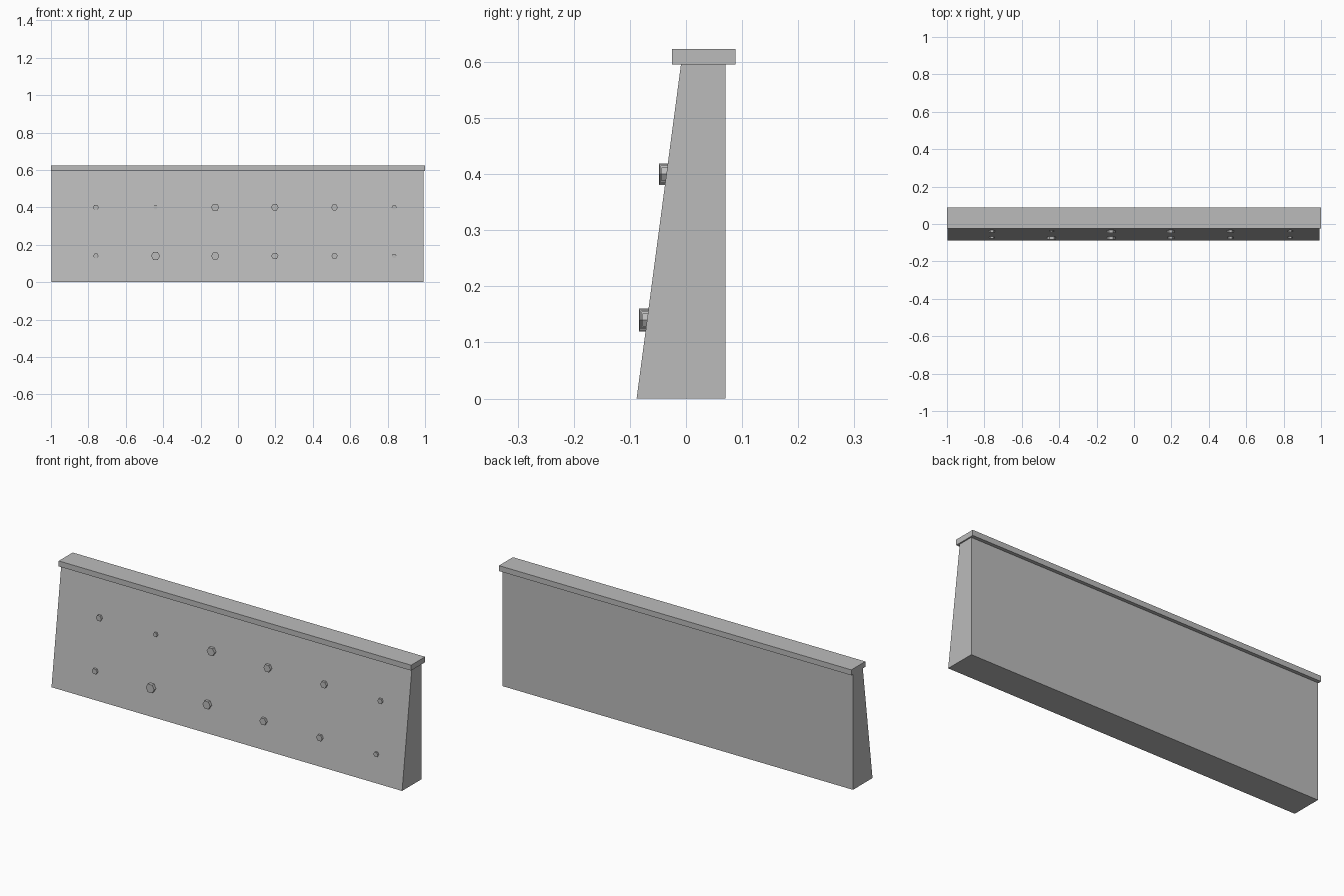
import bpy, bmesh, math
from mathutils import Matrix

cube = bpy.data.objects.get("Cube")
if cube:
    bpy.data.objects.remove(cube, do_unlink=True)

# Single concrete grey
GREY = (0.5, 0.5, 0.5, 1)
grey = bpy.data.materials.new("concrete_grey")
grey.use_nodes = True
grey.diffuse_color = GREY
grey.node_tree.nodes["Principled BSDF"].inputs["Base Color"].default_value = GREY


def finish(name, bm):
    bmesh.ops.recalc_face_normals(bm, faces=bm.faces)
    mesh = bpy.data.meshes.new(name)
    bm.to_mesh(mesh)
    bm.free()
    mesh.materials.append(grey)
    obj = bpy.data.objects.new(name, mesh)
    bpy.context.collection.objects.link(obj)
    return obj


def extrude_profile(name, profile, x0, x1):
    """Sweep a (y, z) outline along x."""
    bm = bmesh.new()
    face = bm.faces.new([bm.verts.new((x0, y, z)) for y, z in profile])
    new = bmesh.ops.extrude_face_region(bm, geom=[face])["geom"]
    verts = [v for v in new if isinstance(v, bmesh.types.BMVert)]
    bmesh.ops.translate(bm, verts=verts, vec=(x1 - x0, 0, 0))
    return finish(name, bm)


WALL_H, FOOT_Y, HEAD_Y, BACK_Y = 0.595, -0.088, -0.009, 0.07


def slope_y(z):
    return FOOT_Y + (HEAD_Y - FOOT_Y) * z / WALL_H


# Battered wall and coping
extrude_profile("wall", [(FOOT_Y, 0), (BACK_Y, 0), (BACK_Y, WALL_H), (HEAD_Y, WALL_H)],
                -0.997, 0.993)
extrude_profile("coping", [(-0.025, WALL_H), (0.088, WALL_H), (0.088, 0.623), (-0.025, 0.623)],
                -1, 1)


def bolt(name, x, z, r):
    """Hexagonal head standing out of the sloped face."""
    depth = 0.6 * r
    front, back = slope_y(z) - depth, slope_y(z) + 0.01
    bm = bmesh.new()
    bmesh.ops.create_cone(bm, cap_ends=True, segments=6, radius1=r, radius2=r,
                          depth=back - front,
                          matrix=Matrix.Translation((x, (front + back) / 2, z))
                          @ Matrix.Rotation(math.pi / 2, 4, 'X')
                          @ Matrix.Rotation(math.pi / 6, 4, 'Z'))
    # Points of the hexagon face sideways
    if max(v.co.x for v in bm.verts) - x < r * 0.95:
        bmesh.ops.rotate(bm, verts=bm.verts, cent=(x, 0, z),
                         matrix=Matrix.Rotation(math.pi / 6, 3, 'Y'))
    return finish(name, bm)


# Two rows of bolts of uneven size
rows = {"lower": (0.14, [0.015, 0.024, 0.022, 0.019, 0.017, 0.013]),
        "upper": (0.4, [0.016, 0.012, 0.022, 0.02, 0.018, 0.014])}
for row, (z, radii) in rows.items():
    for i, r in enumerate(radii):
        bolt(f"{row}_bolt_{i + 1}", -0.76 + 0.319 * i, z, r)
